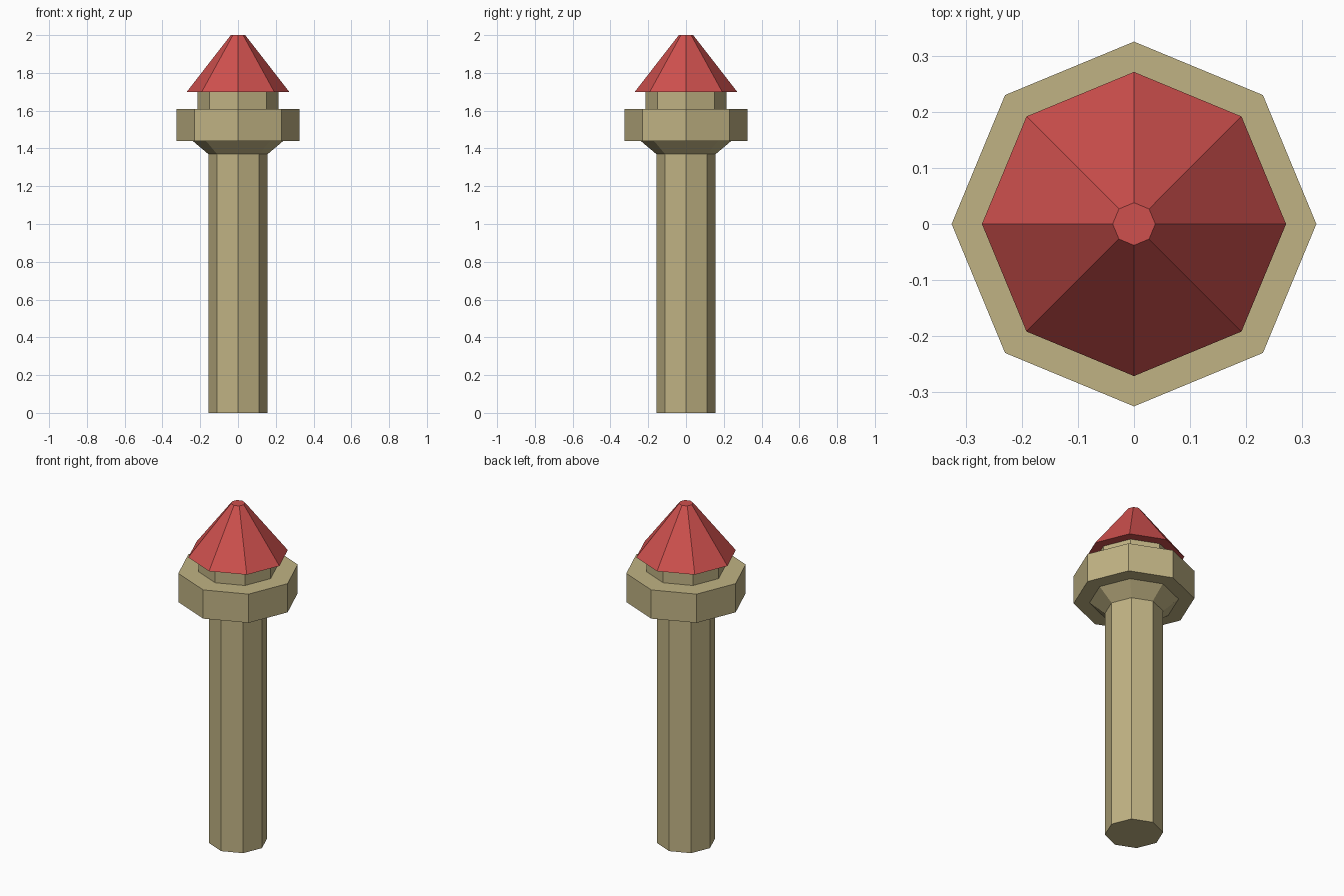
import bpy, bmesh
from mathutils import Matrix

if "Cube" in bpy.data.objects:
    bpy.data.objects.remove(bpy.data.objects["Cube"])


def material(name, rgb):
    m = bpy.data.materials.new(name)
    m.diffuse_color = (*rgb, 1)
    m.use_nodes = True
    m.node_tree.nodes["Principled BSDF"].inputs["Base Color"].default_value = m.diffuse_color
    return m


stone = material("sandstone", (0.53, 0.45, 0.23))
tile = material("red_tile", (0.62, 0.08, 0.075))


def octagon(name, z0, z1, r0, r1, mat):
    """Eight-sided frustum from z0 to z1, corners on the axes."""
    bm = bmesh.new()
    bmesh.ops.create_cone(bm, cap_ends=True, segments=8, radius1=r0, radius2=r1,
                          depth=z1 - z0,
                          matrix=Matrix.Translation((0, 0, (z0 + z1) / 2)))
    me = bpy.data.meshes.new(name)
    bm.to_mesh(me)
    bm.free()
    me.materials.append(mat)
    ob = bpy.data.objects.new(name, me)
    bpy.context.collection.objects.link(ob)


# Tower from the ground up
octagon("shaft", 0, 1.37, 0.157, 0.157, stone)
octagon("flared_corbel", 1.37, 1.44, 0.157, 0.24, stone)
octagon("balcony_ring", 1.44, 1.61, 0.325, 0.325, stone)
octagon("upper_drum", 1.61, 1.70, 0.214, 0.214, stone)
octagon("roof", 1.70, 2.0, 0.271, 0.038, tile)
